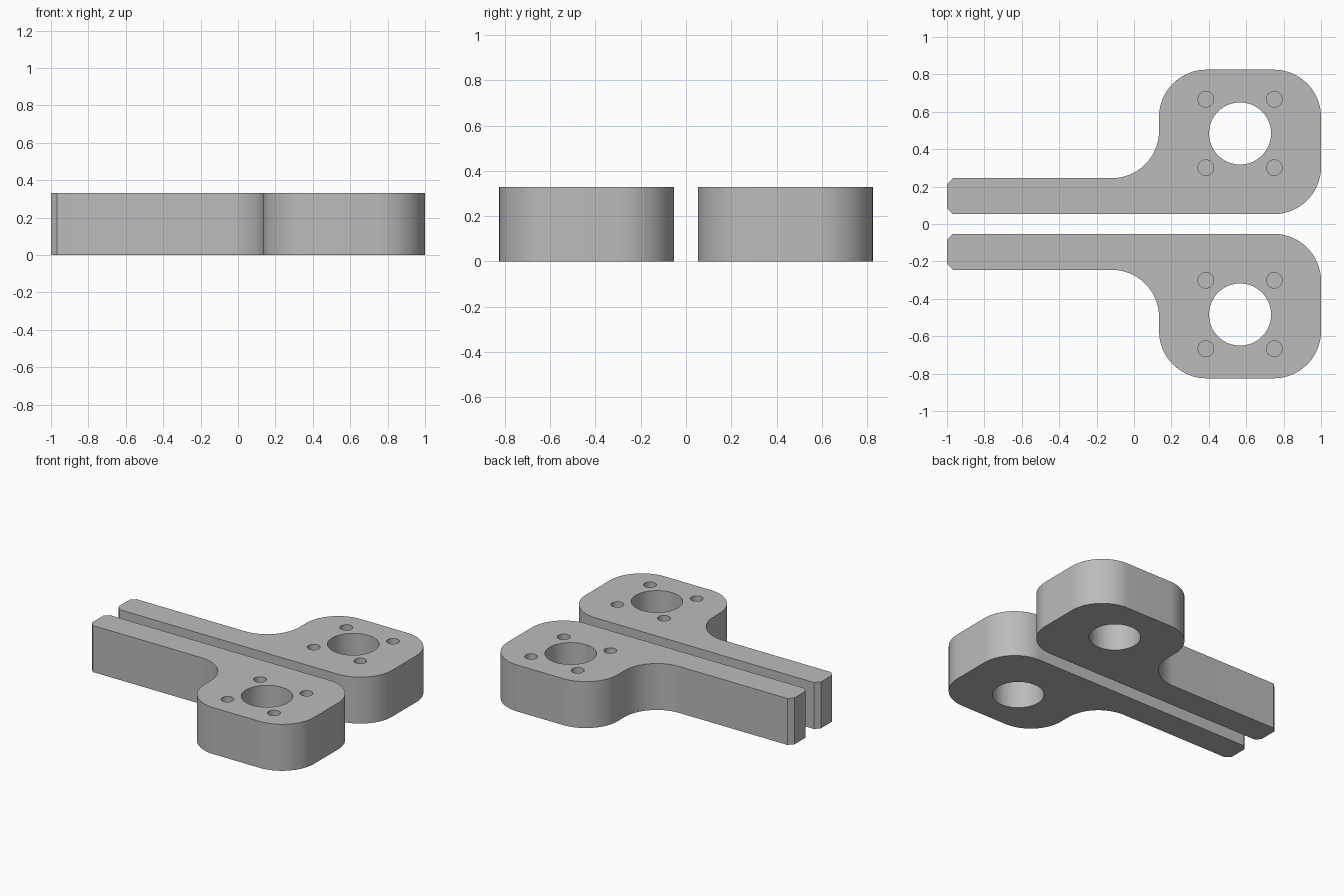
import bpy, bmesh
from math import pi, sin, cos, radians
from mathutils import Matrix

default = bpy.data.objects.get("Cube")
if default:
    bpy.data.objects.remove(default)

HEIGHT = 0.33
INNER, ARM, OUTER = 0.0525, 0.245, 0.825      # y levels of the profile
LEFT, RIGHT, TIP = 0.134, 1.0, -1.0           # x levels of the profile
R = 0.253                                     # corner and fillet radius
CHAMFER = 0.032
HOLE_X, HOLE_Y, HOLE_R = 0.567, 0.484, 0.166
SCREW_OFFSET, SCREW_R, SCREW_DEPTH = 0.183, 0.042, 0.2

grey = bpy.data.materials.new("plain_grey")
grey.use_nodes = True
colour = (0.5, 0.5, 0.5, 1)
grey.diffuse_color = colour
grey.node_tree.nodes["Principled BSDF"].inputs["Base Color"].default_value = colour


def arc(cx, cy, start, end, steps=20):
    angles = [radians(start + (end - start) * i / steps) for i in range(steps + 1)]
    return [(cx + R * cos(a), cy + R * sin(a)) for a in angles]


def make_object(name, bm):
    bmesh.ops.recalc_face_normals(bm, faces=bm.faces)
    mesh = bpy.data.meshes.new(name)
    bm.to_mesh(mesh)
    bm.free()
    mesh.materials.append(grey)
    obj = bpy.data.objects.new(name, mesh)
    bpy.context.collection.objects.link(obj)
    return obj


def add_drill(bm, x, y, radius, low, segments):
    high = HEIGHT + 0.1
    bmesh.ops.create_cone(
        bm, cap_ends=True, segments=segments, radius1=radius, radius2=radius,
        depth=high - low, matrix=Matrix.Translation((x, y, (low + high) / 2)))


def make_bracket(name, side):
    # Arm with chamfered tip, blended into a rounded block
    outline = [(TIP, INNER + CHAMFER), (TIP + CHAMFER, INNER)]
    outline += arc(RIGHT - R, INNER + R, -90, 0)
    outline += arc(RIGHT - R, OUTER - R, 0, 90)
    outline += arc(LEFT + R, OUTER - R, 90, 180)
    outline += arc(LEFT - R, ARM + R, 0, -90)
    outline += [(TIP + CHAMFER, ARM), (TIP, ARM - CHAMFER)]
    bm = bmesh.new()
    face = bm.faces.new([bm.verts.new((x, side * y, 0)) for x, y in outline])
    top = bmesh.ops.extrude_face_region(bm, geom=[face])["geom"]
    bmesh.ops.translate(bm, vec=(0, 0, HEIGHT),
                        verts=[v for v in top if isinstance(v, bmesh.types.BMVert)])
    bracket = make_object(name, bm)

    # Through bore and four blind screw holes
    bm = bmesh.new()
    add_drill(bm, HOLE_X, side * HOLE_Y, HOLE_R, -0.1, 64)
    for dx in (-1, 1):
        for dy in (-1, 1):
            add_drill(bm, HOLE_X + dx * SCREW_OFFSET,
                      side * HOLE_Y + dy * SCREW_OFFSET,
                      SCREW_R, HEIGHT - SCREW_DEPTH, 32)
    drills = make_object(name + "_drills", bm)
    drills.hide_render = True

    cut = bracket.modifiers.new("holes", "BOOLEAN")
    cut.operation = "DIFFERENCE"
    cut.solver = "EXACT"
    cut.object = drills
    bpy.ops.object.select_all(action="DESELECT")
    bracket.select_set(True)
    bpy.context.view_layer.objects.active = bracket
    bpy.ops.object.modifier_apply(modifier=cut.name)
    bpy.data.objects.remove(drills)
    bpy.ops.object.shade_smooth_by_angle(angle=radians(30))


make_bracket("back_bracket", 1)
make_bracket("front_bracket", -1)
